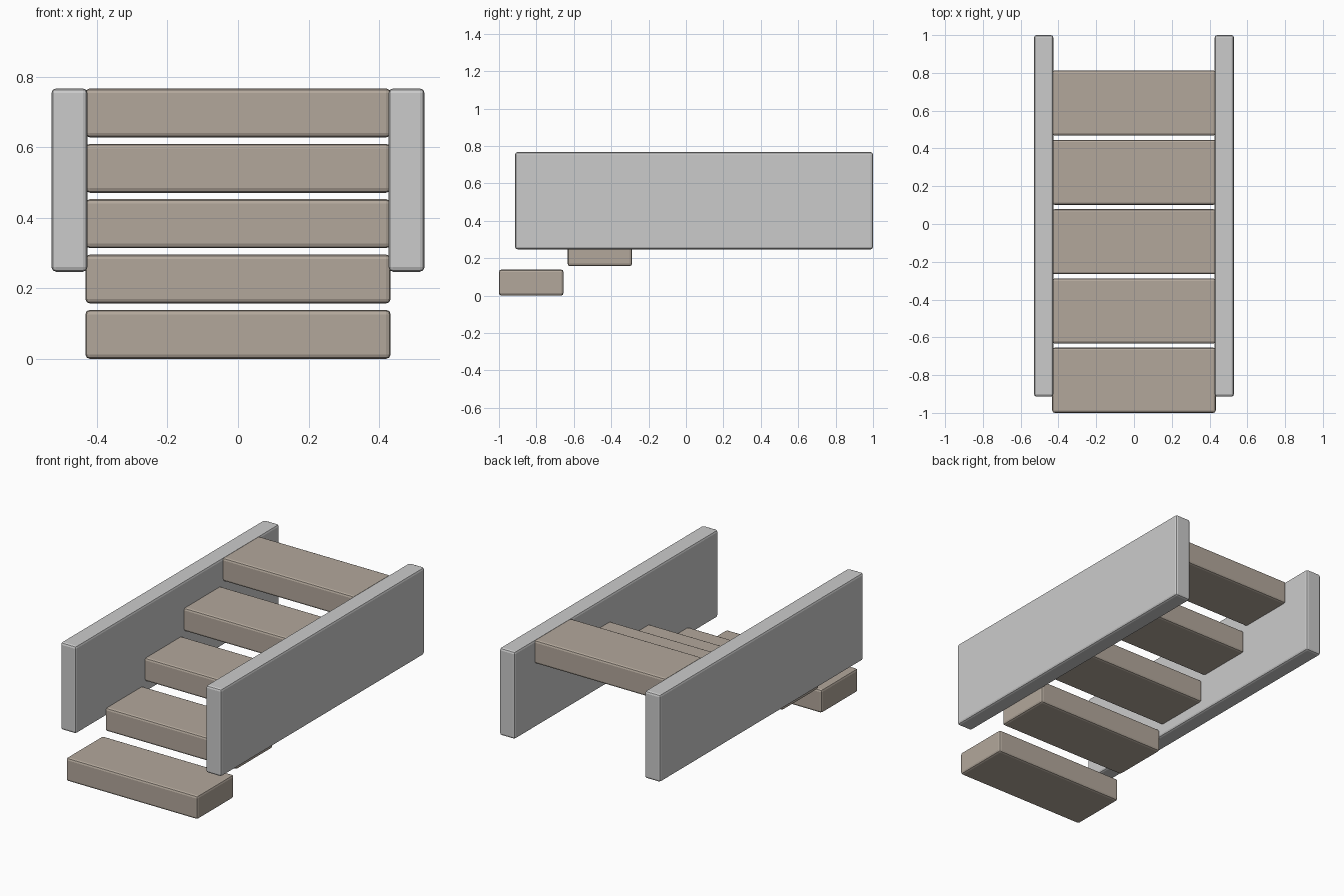
import bpy

if "Cube" in bpy.data.objects:
    bpy.data.objects.remove(bpy.data.objects["Cube"])

stone = bpy.data.materials.new("tread_tan")
stone.diffuse_color = (0.45, 0.39, 0.33, 1)
stone.use_nodes = True
stone.node_tree.nodes["Principled BSDF"].inputs["Base Color"].default_value = stone.diffuse_color


def block(name, lo, hi, bevel=0.013, mat=None):
    """Box between two corners with softly rounded edges."""
    centre = [(a + b) / 2 for a, b in zip(lo, hi)]
    bpy.ops.mesh.primitive_cube_add(size=1, location=centre)
    ob = bpy.context.object
    ob.name = name
    ob.scale = [b - a for a, b in zip(lo, hi)]
    bpy.ops.object.transform_apply(location=False, rotation=False, scale=True)
    mod = ob.modifiers.new("rounded_edges", 'BEVEL')
    mod.width = bevel
    mod.segments = 2
    if mat:
        ob.data.materials.append(mat)
    return ob


# Five floating treads rising towards the back
for i in range(5):
    y, z = -1 + 0.367 * i, 0.157 * i
    block(f"tread_{i + 1}", (-0.433, y, z), (0.433, y + 0.345, z + 0.139), mat=stone)

# Solid side walls, overlapping the tread ends slightly
for side, x in (("left", -0.478), ("right", 0.478)):
    block(f"side_wall_{side}", (x - 0.051, -0.914, 0.247), (x + 0.051, 1.0, 0.767))
